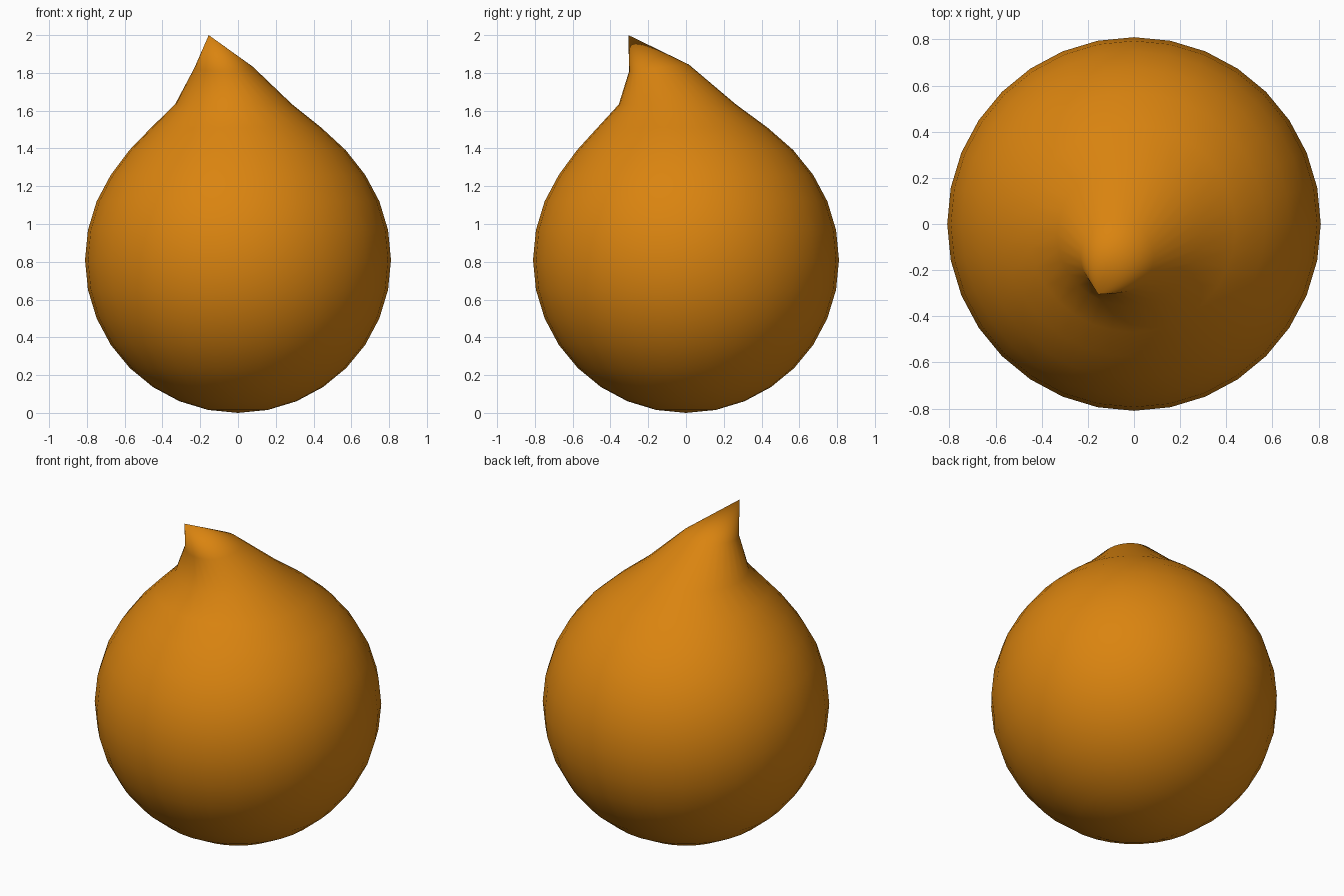
import bpy, bmesh, math

if "Cube" in bpy.data.objects:
    bpy.data.objects.remove(bpy.data.objects["Cube"])

R = 0.81

# Round drop body
bm = bmesh.new()
bmesh.ops.create_uvsphere(bm, u_segments=32, v_segments=16, radius=R)

# Pull the pole up, left and forward with a sharp falloff: ring -> (lift, lean)
pull = {0: (0.38, 1.0), 1: (0.222, 0.47), 2: (0.075, 0.15),
        3: (0.027, 0.06), 4: (0.008, 0.015)}
for v in bm.verts:
    ring = round(math.acos(max(-1, min(1, v.co.z / R))) / (math.pi / 16))
    lift, lean = pull.get(ring, (0, 0))
    tilt = 0.018 * v.co.y / 0.158 if ring == 1 else 0
    v.co.x -= 0.155 * lean
    v.co.y -= 0.305 * lean
    v.co.z += R + lift + tilt

mesh = bpy.data.meshes.new("drop_body")
bm.to_mesh(mesh)
bm.free()
mesh.shade_smooth()
body = bpy.data.objects.new("drop_body", mesh)
bpy.context.collection.objects.link(body)

# Orange skin
mat = bpy.data.materials.new("orange")
mat.diffuse_color = (0.70, 0.23, 0.005, 1)
mat.use_nodes = True
mat.node_tree.nodes["Principled BSDF"].inputs["Base Color"].default_value = mat.diffuse_color
mesh.materials.append(mat)
